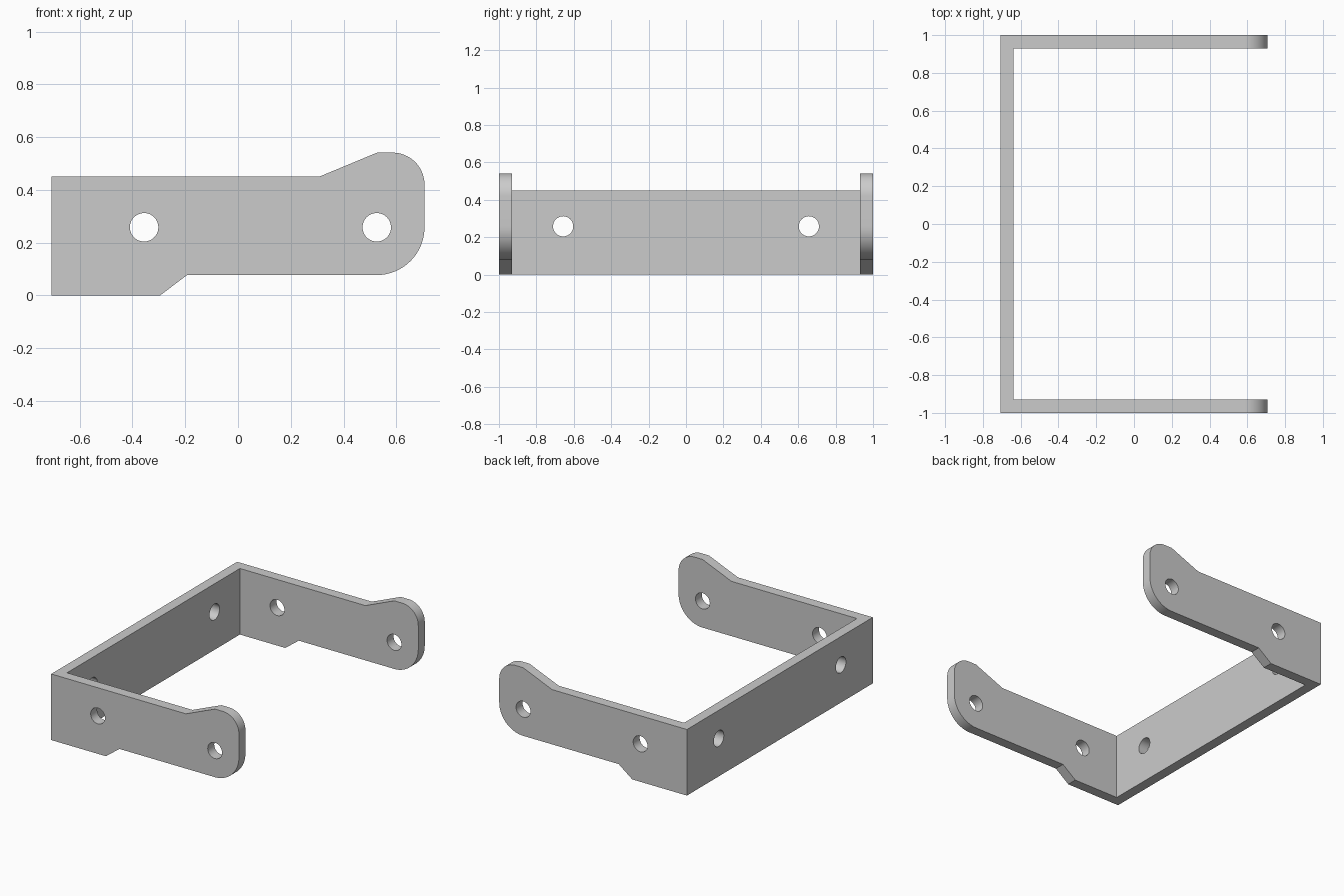
import bpy, bmesh
from math import cos, sin, radians, pi
from mathutils import Matrix, Vector

if "Cube" in bpy.data.objects:
    bpy.data.objects.remove(bpy.data.objects["Cube"])

HALF_X, WALL, HOLE_Z, HOLE_R = 0.707, 0.07, 0.258, 0.054


def to_object(bm, name):
    bmesh.ops.recalc_face_normals(bm, faces=bm.faces)
    mesh = bpy.data.meshes.new(name)
    bm.to_mesh(mesh)
    bm.free()
    ob = bpy.data.objects.new(name, mesh)
    bpy.context.collection.objects.link(ob)
    return ob


def prism(name, points, direction):
    bm = bmesh.new()
    face = bm.faces.new([bm.verts.new(p) for p in points])
    ext = bmesh.ops.extrude_face_region(bm, geom=[face])["geom"]
    verts = [v for v in ext if isinstance(v, bmesh.types.BMVert)]
    bmesh.ops.translate(bm, vec=direction, verts=verts)
    return to_object(bm, name)


def cylinder(name, centre, axis, depth):
    bm = bmesh.new()
    rot = Vector((0, 0, 1)).rotation_difference(Vector(axis)).to_matrix().to_4x4()
    bmesh.ops.create_cone(bm, cap_ends=True, segments=48, radius1=HOLE_R, radius2=HOLE_R,
                          depth=depth, matrix=Matrix.Translation(centre) @ rot)
    return to_object(bm, name)


def boolean(ob, tool, operation):
    tool.hide_render = True
    mod = ob.modifiers.new(operation, 'BOOLEAN')
    mod.operation, mod.solver, mod.object = operation, 'EXACT', tool
    bpy.context.view_layer.objects.active = ob
    bpy.ops.object.modifier_apply(modifier=mod.name)
    bpy.data.objects.remove(tool)


def arc(cx, cz, r, start, end, n=16):
    angles = [radians(start + (end - start) * i / n) for i in range(n + 1)]
    return [(cx + r * cos(a), cz + r * sin(a)) for a in angles]


# U-shaped plan, overlong so the side profile trims it
inner = -HALF_X + WALL
plan = [(-HALF_X, -1), (0.9, -1), (0.9, -1 + WALL), (inner, -1 + WALL),
        (inner, 1 - WALL), (0.9, 1 - WALL), (0.9, 1), (-HALF_X, 1)]
bracket = prism("bracket", [(x, y, -0.2) for x, y in plan], (0, 0, 1))

# side profile: stepped underside, raised rounded tip
side = [(-0.9, 0), (-0.295, 0), (-0.193, 0.077)]
side += arc(HALF_X - 0.181, 0.258, 0.181, -90, 0)
side += arc(HALF_X - 0.121, 0.42, 0.121, 0, 90)
side += [(0.527, 0.541), (0.308, 0.45), (-0.9, 0.45)]
boolean(bracket, prism("side_profile", [(x, -1.2, z) for x, z in side], (0, 2.4, 0)), 'INTERSECT')

# holes through both arms, then through the back plate
for x in (-0.356, 0.526):
    boolean(bracket, cylinder("arm_hole", (x, 0, HOLE_Z), (0, 1, 0), 2.4), 'DIFFERENCE')
for y in (-0.657, 0.657):
    boolean(bracket, cylinder("plate_hole", (-HALF_X, y, HOLE_Z), (1, 0, 0), 0.4), 'DIFFERENCE')

# smooth only the rounded tips and hole walls
bpy.ops.object.select_all(action='DESELECT')
bracket.select_set(True)
bpy.context.view_layer.objects.active = bracket
bpy.ops.object.shade_smooth_by_angle(angle=radians(20))
